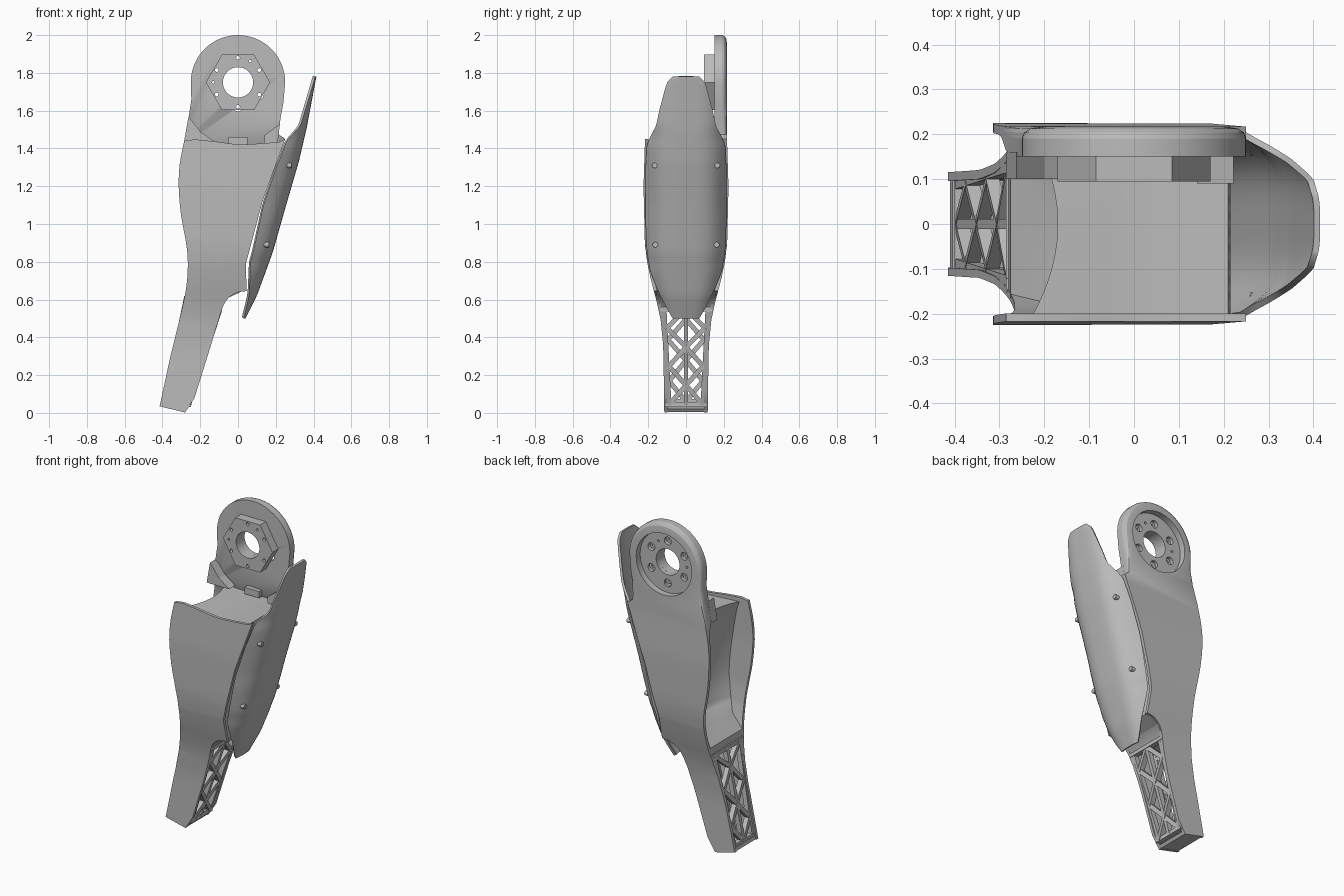
import bpy, bmesh, math
from mathutils import Vector, Matrix

if "Cube" in bpy.data.objects:
    bpy.data.objects.remove(bpy.data.objects["Cube"], do_unlink=True)

grey = bpy.data.materials.new("plain_grey")
grey.use_nodes = True
colour = (0.5, 0.5, 0.5, 1)
grey.diffuse_color = colour
grey.node_tree.nodes["Principled BSDF"].inputs["Base Color"].default_value = colour


def add(name, bm):
    bmesh.ops.recalc_face_normals(bm, faces=bm.faces)
    mesh = bpy.data.meshes.new(name)
    bm.to_mesh(mesh)
    bm.free()
    ob = bpy.data.objects.new(name, mesh)
    bpy.context.collection.objects.link(ob)
    mesh.materials.append(grey)
    return ob


def finish(ob, angle=35):
    """Bake modifiers and smooth the soft edges."""
    bpy.ops.object.select_all(action='DESELECT')
    ob.select_set(True)
    bpy.context.view_layer.objects.active = ob
    bpy.ops.object.convert(target='MESH')
    bpy.ops.object.shade_smooth_by_angle(angle=math.radians(angle))


def lookup(table, z):
    """Linear interpolation through (z, value) pairs."""
    if z <= table[0][0]:
        return table[0][1]
    for (a, u), (b, v) in zip(table, table[1:]):
        if z <= b:
            return u + (v - u) * (z - a) / (b - a)
    return table[-1][1]


def curve(pts, steps=4):
    """Catmull-Rom curve through the points."""
    p = [Vector(q) for q in pts]
    p = [p[0]] + p + [p[-1]]
    out = []
    for a, b, c, d in zip(p, p[1:], p[2:], p[3:]):
        for i in range(steps):
            t = i / steps
            out.append(0.5 * (2 * b + (c - a) * t + (2 * a - 5 * b + 4 * c - d) * t * t
                              + (3 * b - a - 3 * c + d) * t ** 3))
    return out + [p[-1]]


WIDTH = [(0, .115), (.35, .12), (.5, .135), (.6, .158), (.7, .185), (.8, .206),
         (.9, .218), (1.2, .225), (1.45, .217)]


def half_width(z):
    return lookup(WIDTH, z)


def slab(name, outline, place, layers=((1, 0),)):
    """Extrude an x-z outline in layers, slice it by height, then place it in y.
    Each layer is (level, shrink); shrink rounds the rim of the joint disc."""
    bm = bmesh.new()
    face = bm.faces.new([bm.verts.new((x, 0, z)) for x, z in outline])
    for level, shrink in layers:
        ext = bmesh.ops.extrude_face_region(bm, geom=[face], use_keep_orig=level == layers[0][0])
        face = [f for f in ext["geom"] if isinstance(f, bmesh.types.BMFace)][0]
        for v, (x, z) in zip(face.verts, [(v.co.x, v.co.z) for v in face.verts]):
            k = 1 - shrink * lookup([(1.48, 0), (1.64, 1)], z)
            v.co = (x * k, level, 1.75 + (z - 1.75) * k if z > 1.75 else z)
    for i in range(1, 24):
        bmesh.ops.bisect_plane(bm, geom=bm.verts[:] + bm.edges[:] + bm.faces[:], dist=1e-5,
                               plane_co=(0, 0, i * .0613), plane_no=(0, 0, 1))
    for v in bm.verts:
        v.co.y = place(v.co.y, v.co.z)
    return add(name, bm)


def rod(name, radius, y0, y1, x=0, z=0, sides=48, turn=0):
    """Cylinder or prism lying along y."""
    bm = bmesh.new()
    m = (Matrix.Translation((x, (y0 + y1) / 2, z)) @ Matrix.Rotation(turn, 4, 'Y')
         @ Matrix.Rotation(math.pi / 2, 4, 'X'))
    bmesh.ops.create_cone(bm, cap_ends=True, segments=sides, radius1=radius,
                          radius2=radius, depth=abs(y1 - y0), matrix=m)
    return add(name, bm)


def cut(ob, cutters):
    for c in cutters:
        c.hide_render = True
        mod = ob.modifiers.new("cut", 'BOOLEAN')
        mod.operation, mod.solver, mod.object = 'DIFFERENCE', 'EXACT', c


# Side plate outlines
shank_right = [(-.28, .002), (-.23, .08), (-.155, .32)] + curve(
    [(-.085, .55), (-.06, .6), (-.01, .635), (.045, .645)])
panel_edge = [(.042, .79), (.13, 1.12), (.25, 1.45)]
left_edge = curve([(-.285, 1.44), (-.308, 1.32), (-.314, 1.2), (-.302, 1.05), (-.275, .9),
                   (-.266, .8), (-.272, .68), (-.297, .55), (-.36, .29)]) + [(-.415, .035)]
front_top = curve([(.22, 1.435), (.1, 1.425), (0, 1.422), (-.13, 1.438), (-.23, 1.448)])
arch = [(.25 * math.cos(a), 1.75 + .25 * math.sin(a))
        for a in [math.pi * i / 32 for i in range(33)]]
neck_right = [(.215, 1.475), (.225, 1.56), (.24, 1.64)]
neck_left = [(-.247, 1.66), (-.262, 1.56)]

front_plate = slab("front_side_plate", shank_right + panel_edge + front_top + left_edge,
                   lambda y, z: -half_width(z) + .018 * (1 - y))
finish(front_plate)


# Rear plate carries the joint disc and is thicker there
def rear_y(y, z):
    thick = lookup([(1.38, .02), (1.46, .066)], z)
    return half_width(z) - thick * (1 - y)


rear_plate = slab("rear_side_plate", shank_right + panel_edge + neck_right + arch
                  + neck_left + left_edge, rear_y,
                  ((.6, 0), (.8, .02), (.94, .055), (1, .11)))
hub = rod("joint_hexagon", .17, .095, .152, z=1.75, sides=6, turn=math.pi / 2)
dish = rod("dish_cutter", .19, .178, .3, z=1.75)
bore = rod("bore_cutter", .08, 0, .3, z=1.75)
bolts, bores = [], []
for i in range(6):
    a = math.pi / 2 + i * math.pi / 3
    x, z = .13 * math.cos(a), 1.75 + .13 * math.sin(a)
    bolts.append(rod("bolt_cutter", .01, 0, .3, x, z, 12))
    bores.append(rod("counterbore_cutter", .024, .155, .3, x, z, 20))
for a in (math.pi / 3, math.pi):
    bolts.append(rod("pin_cutter", .007, 0, .3, .13 * math.cos(a), 1.75 + .13 * math.sin(a), 12))
cut(rear_plate, [dish, bore] + bolts + bores)
cut(hub, [bore] + bolts)
finish(rear_plate)
finish(hub, 25)
for c in [dish, bore] + bolts + bores:
    bpy.data.objects.remove(c, do_unlink=True)

# Corner gussets beside the joint recess
slab("left_gusset", [(.21, 1.43), (.222, 1.53), (.14, 1.47), (.14, 1.43)],
     lambda y, z: .09 + .08 * y)
slab("right_gusset", [(-.285, 1.44), (-.262, 1.57), (-.2, 1.49), (-.13, 1.44)],
     lambda y, z: .1 + .06 * y)

# Core joining the side plates, hollowed towards -x
core_outline = (curve([(-.17, 1.42), (-.145, 1.34), (-.11, 1.15), (-.1, .95), (-.13, .8)])
                + [(-.275, .66), (-.28, .62), (-.085, .56), (-.05, .61), (.035, .65),
                   (.03, .78), (.1, 1.12), (.215, 1.4), (.21, 1.425), (.1, 1.41), (0, 1.405)])
core = slab("core_bridge", core_outline,
            lambda y, z: (2 * y - 1) * (half_width(z) - .008))
bm = bmesh.new()
bm.from_mesh(core.data)
for i in range(-5, 6):
    bmesh.ops.bisect_plane(bm, geom=bm.verts[:] + bm.edges[:] + bm.faces[:], dist=1e-5,
                           plane_co=(0, i * .036, 0), plane_no=(0, 1, 0))
for v in bm.verts:
    if v.co.x < -.08 and v.co.z > .75:
        v.co.x -= .06 * (v.co.y / .21) ** 2
bm.to_mesh(core.data)
bm.free()
finish(core)


def box(name, centre, size, rot=None):
    bm = bmesh.new()
    bmesh.ops.create_cube(bm, size=1)
    m = Matrix.Translation(centre) @ (rot or Matrix()) @ Matrix.Diagonal((*size, 1))
    bmesh.ops.transform(bm, matrix=m, verts=bm.verts)
    return add(name, bm)


box("stop_tab", (0, .15, 1.44), (.1, .03, .04))


# Lattice on both narrow faces of the shank
def bar(name, a, b, width):
    d = (b - a).normalized()
    across = Vector((1, 0, 0)).cross(d).normalized()
    rot = Matrix((d.cross(across), across, d)).transposed().to_4x4()
    return box(name, (a + b) / 2, (.03, width, (b - a).length + .008), rot)


def lattice(label, low, high, phase, rows=5):
    def at(u, t):
        x, z = Vector(low).lerp(Vector(high), t)
        return Vector((x, u * (half_width(z) - .012), z))
    for u in (-.85, 0, .85):
        bar(label + "_lattice_rail", at(u, 0), at(u, 1), .022)
    for r in range(rows):
        u0, u1 = (0, .85) if (r + phase) % 2 else (.85, 0)
        for s in (-1, 1):
            bar(label + "_lattice_brace", at(s * u0, r / rows), at(s * u1, (r + 1) / rows), .025)
    for t in (0, 1):
        bar(label + "_lattice_end", at(-1, t), at(1, t), .025)


lattice("left", (-.265, .045), (-.1, .55), 0)
lattice("right", (-.385, .06), (-.27, .605), 1)
slab("foot_cap", [(-.41, .036), (-.28, .004), (-.268, .02), (-.285, .024), (-.405, .056)],
     lambda y, z: (2 * y - 1) * (half_width(z) - .005))

# Curved shin shield
SPINE = [(.5, .04), (.62, .1), (.85, .184), (1.1, .255), (1.33, .322), (1.5, .362), (1.78, .415)]
SPAN = [(.5, .07), (.54, .095), (.65, .15), (.75, .19), (.85, .207), (1.0, .214), (1.3, .214),
        (1.42, .207), (1.47, .185), (1.52, .158), (1.6, .142), (1.72, .11), (1.76, .095), (1.78, .07)]
DEPTH = [(.5, .008), (.65, .05), (.8, .1), (1.1, .12), (1.3, .11), (1.44, .09),
         (1.52, .035), (1.78, .006)]
LEVELS, ACROSS = 48, 20


def shield_point(z, u):
    return (lookup(SPINE, z) - lookup(DEPTH, z) * abs(u) ** 3.5, u * lookup(SPAN, z), z)


bm = bmesh.new()
grid = [[bm.verts.new(shield_point(.5 + 1.28 * i / LEVELS, 2 * j / ACROSS - 1))
         for j in range(ACROSS + 1)] for i in range(LEVELS + 1)]
for lo, hi in zip(grid, grid[1:]):
    for j in range(ACROSS):
        bm.faces.new((lo[j], lo[j + 1], hi[j + 1], hi[j]))
shield = add("shin_shield", bm)
solid = shield.modifiers.new("thickness", 'SOLIDIFY')
solid.thickness, solid.offset = .014, -1
finish(shield, 40)

# Shield screws
for z in (.89, 1.31):
    for s in (-1, 1):
        x, y, _ = shield_point(z, s * .78)
        screw = rod("shield_screw", .014, -.012, .012, sides=16)
        screw.data.transform(Matrix.Translation((x, y, z)) @ Matrix.Rotation(math.pi / 2, 4, 'Z'))
        finish(screw)
